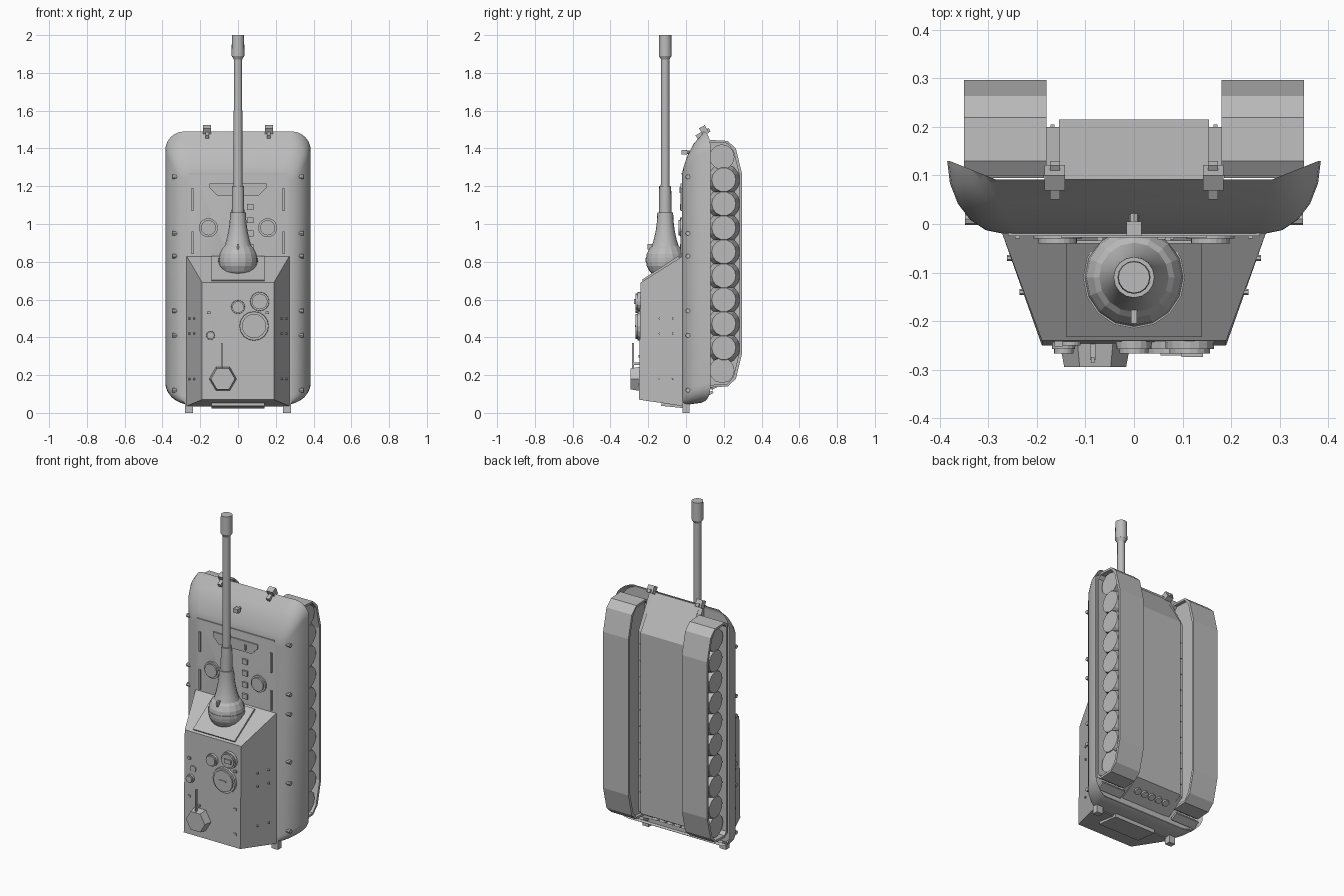
import bpy, bmesh, math
from mathutils import Matrix, Vector

default_cube = bpy.data.objects.get("Cube")
if default_cube:
    bpy.data.objects.remove(default_cube, do_unlink=True)

plain_grey = bpy.data.materials.new("plain_grey")
plain_grey.use_nodes = True
plain_grey.diffuse_color = (0.5, 0.5, 0.5, 1)
shader = plain_grey.node_tree.nodes["Principled BSDF"]
shader.inputs["Base Color"].default_value = plain_grey.diffuse_color

# Key planes and lines shared by several parts
DECK, ROOF = -0.02, -0.24
SIDES = (-1, 1)
UP, FRONT, RIGHTWARD = Vector((0, 0, 1)), Vector((0, -1, 0)), Vector((1, 0, 0))
gun_axis = Vector((0, -0.11, 0))
track_middle, track_half_length, track_bottom = 0.79, 0.655, 0.297
track_inner, track_outer = 0.18, 0.35


def finish(name, bm, smooth=False):
    bmesh.ops.recalc_face_normals(bm, faces=bm.faces)
    mesh = bpy.data.meshes.new(name)
    bm.to_mesh(mesh)
    bm.free()
    mesh.materials.append(plain_grey)
    part = bpy.data.objects.new(name, mesh)
    bpy.context.collection.objects.link(part)
    if smooth:
        bpy.ops.object.select_all(action="DESELECT")
        part.select_set(True)
        bpy.context.view_layer.objects.active = part
        bpy.ops.object.shade_smooth_by_angle(angle=math.radians(30))


def box(name, centre, size, tilt=0):
    bm = bmesh.new()
    placement = Matrix.Translation(centre) @ Matrix.Rotation(tilt, 4, "X")
    bmesh.ops.create_cube(bm, size=1, matrix=placement @ Matrix.Diagonal((*size, 1)))
    finish(name, bm)


def disc(name, centre, radius, depth, axis=FRONT, sides=16, taper=1, spin=0, smooth=False):
    bm = bmesh.new()
    turn = UP.rotation_difference(axis).to_matrix().to_4x4() @ Matrix.Rotation(spin, 4, "Z")
    bmesh.ops.create_cone(bm, cap_ends=True, segments=sides, radius1=radius, radius2=radius * taper,
                          depth=depth, matrix=Matrix.Translation(centre) @ turn)
    finish(name, bm, smooth)


def loft(name, rings, smooth=False, closed=False):
    bm = bmesh.new()
    rows = [[bm.verts.new(point) for point in ring] for ring in rings]
    count = len(rows[0])
    pairs = list(zip(rows, rows[1:]))
    if closed:
        pairs.append((rows[-1], rows[0]))
    else:
        bm.faces.new(rows[0])
        bm.faces.new(rows[-1])
    for a, b in pairs:
        for i in range(count):
            j = (i + 1) % count
            bm.faces.new((a[i], a[j], b[j], b[i]))
    finish(name, bm, smooth)


def extrude_x(name, profile, start, end):
    loft(name, [[(x, y, z) for y, z in profile] for x in (start, end)])


def rounded_outline(half_width, top, y, radius, bottom, steps=6):
    """Rounded rectangle facing the front; its rim rises at the nose and tail."""
    ring = []
    for corner in range(4):
        for step in range(steps + 1):
            angle = (corner + step / steps) * math.pi / 2
            side = 1 if corner in (0, 3) else -1
            x = side * (half_width - radius) + radius * math.cos(angle)
            z = (top - radius if corner < 2 else bottom + radius) + radius * math.sin(angle)
            rim = 0.09 + 0.4 * max(0, abs(x) - 0.28)
            ring.append((x, min(y, rim), z))
    return ring


# Upper hull shell: a quarter-round edge from deck to skirt, closed by a recessed floor
shell = []
for step in range(6):
    angle = step / 5 * math.pi / 2
    spread, drop = math.sin(angle), 1 - math.cos(angle)
    shell.append(rounded_outline(0.27 + 0.115 * spread, 1.27 + 0.22 * spread ** 1.6,
                                 DECK + 0.15 * drop, 0.04 + 0.06 * spread, 0.04 + 0.02 * drop))
shell.append(rounded_outline(0.37, 1.475, 0.085, 0.1, 0.07))
loft("upper_hull", shell, smooth=True)


# Lower hull tub with a ledge on both sides
def tub_profile(depth):
    return [(0.03, 0.07), (depth, 0.18), (depth, 1.28), (0.09, 1.48), (0.05, 1.3)]


extrude_x("lower_hull", tub_profile(0.215), -0.155, 0.155)
extrude_x("hull_ledge", tub_profile(0.2), -track_inner, track_inner)
tail_slope = Vector((0, 0.5, -0.9))
for i in range(-2, 3):
    disc("rear_port", (i * 0.05, 0.15, 0.14), 0.02, 0.02, tail_slope, sides=12)
box("rear_bar", (0, -0.06, 0.045), (0.28, 0.14, 0.03), tilt=-0.1)


# Casemate with sloped walls and a raised front plate
def casemate_ring(half_width, y, bottom, top, lean=0):
    corners = ((1, bottom), (1, top), (-1, top), (-1, bottom))
    return [(side * half_width, y - (lean if z == bottom else 0), z) for side, z in corners]


loft("casemate", [casemate_ring(0.275, DECK / 2, 0.035, 0.835),
                  casemate_ring(0.19, ROOF, 0.07, 0.69, lean=0.01)])
box("front_plate", (0, -0.133, 0.762), (0.28, 0.23, 0.014), tilt=0.58)

# Mantlet ball, flared collar, then the barrel sections
ball = bmesh.new()
bmesh.ops.create_uvsphere(ball, u_segments=16, v_segments=10, radius=0.103,
                          matrix=Matrix.Translation(gun_axis + UP * 0.81))
finish("mantlet_ball", ball)
collar = []
for step in range(6):
    t = step / 5
    radius = 0.042 + 0.053 * (1 - t) ** 2
    turns = [i / 16 * math.tau for i in range(16)]
    collar.append([(radius * math.cos(a), gun_axis.y + radius * math.sin(a), 0.82 + 0.24 * t) for a in turns])
loft("gun_collar", collar, smooth=True)
disc("collar_ring", gun_axis + UP * 0.81, 0.105, 0.02, UP)


def barrel_section(name, bottom, top, radius, taper=1):
    disc(name, gun_axis + UP * (bottom + top) / 2, radius, top - bottom, UP, taper=taper, smooth=True)


barrel_section("barrel_sleeve", 1, 1.2, 0.034, taper=0.93)
barrel_section("barrel", 1.1, 1.9, 0.024, taper=0.9)
barrel_section("muzzle", 1.89, 2, 0.034, taper=0.95)
barrel_section("muzzle_neck", 1.87, 1.89, 0.022, taper=1.5)
box("mantlet_lug", (0, -0.19, 0.88), (0.012, 0.03, 0.03))


# Casemate roof hatches and fittings
def roof_hatch(x, z, radius):
    disc("roof_hatch_ring", (x, ROOF, z), radius, 0.035, taper=0.95)
    disc("roof_hatch_lid", (x, ROOF - 0.02, z), radius * 0.8, 0.014)


roof_hatch(0.085, 0.46, radius=0.08)
roof_hatch(0.115, 0.59, radius=0.052)
roof_hatch(0, 0.56, radius=0.038)
roof_hatch(-0.145, 0.41, radius=0.025)
disc("roof_vent", (-0.13, ROOF, 0.47), 0.02, 0.02)
box("hatch_handle", (0.08, -0.268, 0.46), (0.05, 0.006, 0.01))
box("hatch_sight", (0.12, -0.268, 0.59), (0.045, 0.012, 0.025))
disc("sight_housing", (-0.08, -0.265, 0.18), 0.075, 0.06, sides=6, taper=0.85, spin=math.pi / 6)
box("roof_rod", (-0.085, -0.28, 0.3), (0.008, 0.012, 0.14))
box("rod_stand", (-0.085, -0.26, 0.26), (0.012, 0.04, 0.012))
for z in (0.15, 0.3, 0.53):
    for side in SIDES:
        box("roof_lug", (side * 0.155, ROOF, z), (0.018, 0.024, 0.014))

# Driver deck hatches, vision blocks, front access plate and nose lamp
for side in SIDES:
    for name, radius, depth in (("deck_hatch", 0.05, 0.02), ("deck_hatch_lid", 0.04, 0.04)):
        disc(name, (side * 0.157, DECK, 0.98), radius, depth, sides=20)
    box("plate_latch", (side * 0.07, DECK, 1.18), (0.012, 0.03, 0.03))
    for z in (0.9, 1.13):
        box("deck_rail", (side * 0.24, DECK, z), (0.01, 0.02, 0.12))
for i in range(4):
    box("vision_block", (0.065, DECK, 0.88 + 0.07 * i), (0.034, 0.024, 0.03))
half_plate = [(0.11, 1.15), (0.15, 1.19), (0.15, 1.215)]
access_outline = half_plate + [(-x, z) for x, z in reversed(half_plate)]
loft("access_plate", [[(x, y, z) for x, z in access_outline] for y in (DECK, DECK * 1.4)])
box("nose_seam", (0, DECK, 1.265), (0.52, 0.01, 0.008))
disc("nose_lamp_stem", (0, 0.01, 1.38), 0.01, 0.05, sides=8)
box("nose_lamp", (0, DECK / 2, 1.38), (0.03, 0.03, 0.025))


def track_path(inset):
    """Side outline of a track, rounded off at both ends."""
    half, bottom = track_half_length - inset, track_bottom - inset
    nose = [(0.1 + inset, half - 0.02), (0.13, half), (0.22, half - 0.005),
            (bottom - 0.033, half - 0.045), (bottom, half - 0.18)]
    path = [(y, track_middle + z) for y, z in nose]
    return path + [(y, track_middle - z) for y, z in reversed(nose)]


for side in SIDES:
    # Track: a hollow band around a recessed wall
    band = ((track_inner, 0), (track_outer, 0), (track_outer, 0.013), (track_inner, 0.013))
    loft("track", [[(side * x, y, z) for y, z in track_path(inset)] for x, inset in band], closed=True)
    extrude_x("suspension_wall", track_path(0.012), side * 0.2, side * 0.28)

    # Dished road wheels that meet, between the two end wheels
    outward = RIGHTWARD * side
    for i in range(8):
        disc("road_wheel", (side * 0.31, 0.2, 0.345 + i * 0.127), 0.085, 0.06, outward, sides=14, taper=0.75)
    for end in SIDES:
        disc("end_wheel", (side * 0.305, 0.19, track_middle + end * 0.565), 0.067, 0.06, outward, sides=12)

    # Tow hooks, mudflaps, skirt clips and ledge slots
    box("front_hook", (side * 0.163, 0.095, 1.495), (0.042, 0.035, 0.045), tilt=0.5)
    box("front_hook_stem", (side * 0.163, 0.09, 1.48), (0.02, 0.08, 0.02), tilt=0.5)
    box("rear_hook", (side * 0.26, 0, 0.03), (0.042, 0.035, 0.06))
    box("mudflap", (side * 0.265, 0.12, 0.1), (0.16, 0.05, 0.014), tilt=0.5)
    for z in (0.12, 0.41, 0.54, 0.83, 0.95, 1.25):
        disc("skirt_clip", (side * 0.328, 0.01, z), 0.012, 0.04, outward, sides=8)
    for i in range(10):
        box("ledge_slot", (side * 0.168, 0.2, 0.28 + i * 0.1), (0.008, 0.01, 0.045))

    # Bolts on the sloped casemate walls
    for z in (0.18, 0.42, 0.5):
        for y in (-0.07, -0.14):
            wall = 0.278 + y * 0.37
            disc("wall_bolt", (side * wall, y, z), 0.006, 0.02, outward, sides=6)
